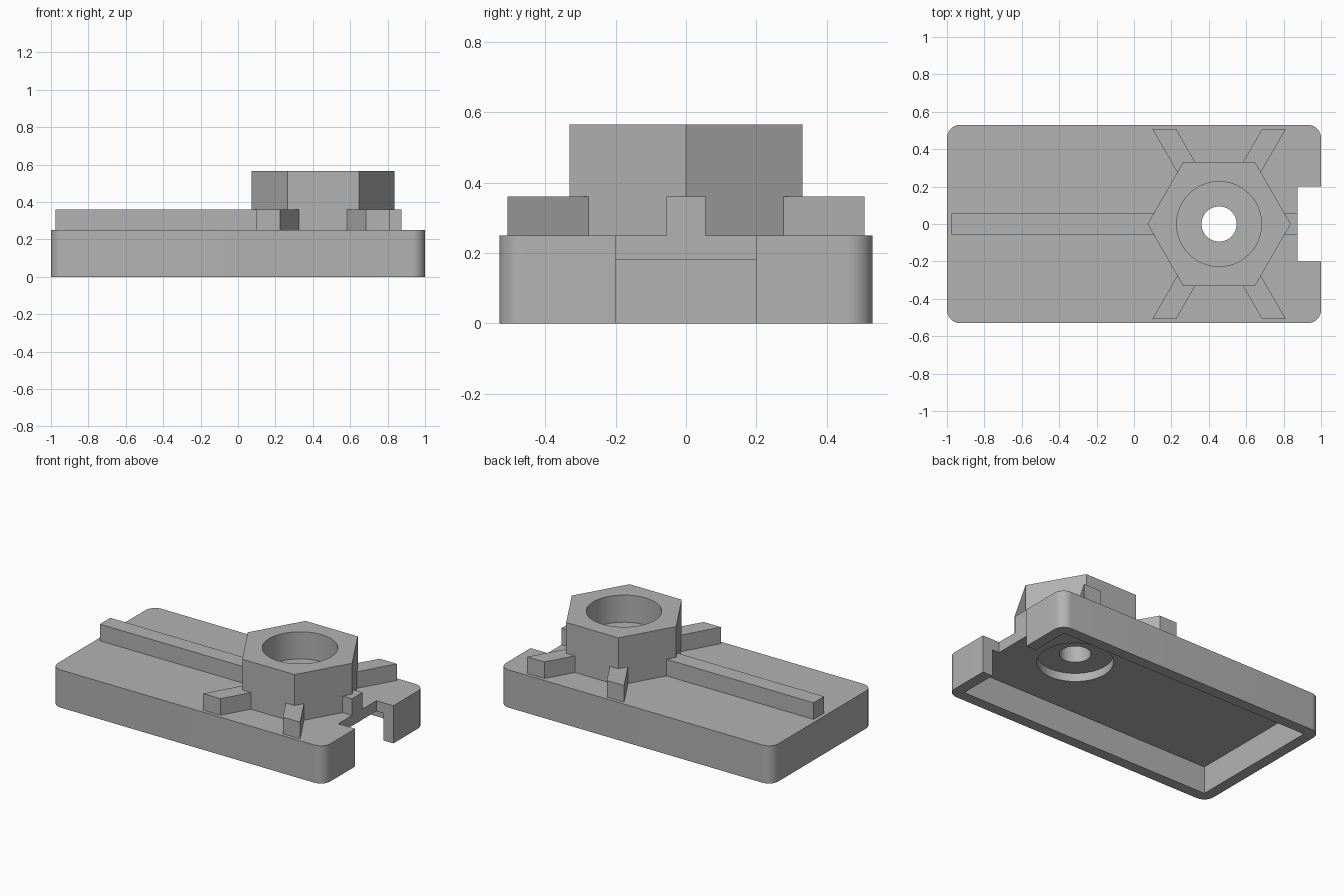
import bpy, bmesh, math
from mathutils import Vector

cube = bpy.data.objects.get("Cube")
if cube:
    bpy.data.objects.remove(cube)

grey = bpy.data.materials.new("plain grey")
grey.use_nodes = True
GREY = (0.45, 0.45, 0.45, 1)
grey.diffuse_color = GREY
grey.node_tree.nodes["Principled BSDF"].inputs["Base Color"].default_value = GREY

HUB_X = 0.455
TOP = 0.25


def prism(name, outline, z0, z1):
    """Extrude a flat outline from z0 to z1."""
    bm = bmesh.new()
    face = bm.faces.new([bm.verts.new((x, y, z0)) for x, y in outline])
    new = bmesh.ops.extrude_face_region(bm, geom=[face])["geom"]
    bmesh.ops.translate(bm, vec=(0, 0, z1 - z0),
                        verts=[v for v in new if isinstance(v, bmesh.types.BMVert)])
    bmesh.ops.recalc_face_normals(bm, faces=bm.faces)
    mesh = bpy.data.meshes.new(name)
    bm.to_mesh(mesh)
    bm.free()
    obj = bpy.data.objects.new(name, mesh)
    bpy.context.collection.objects.link(obj)
    mesh.materials.append(grey)
    return obj


def rect(x0, x1, y0, y1):
    return [(x0, y0), (x1, y0), (x1, y1), (x0, y1)]


def ring(radius, sides):
    return [(HUB_X + radius * math.cos(math.tau * i / sides),
             radius * math.sin(math.tau * i / sides)) for i in range(sides)]


def rounded_rect(hx, hy, r, steps=10):
    points = []
    for k, (sx, sy) in enumerate([(1, 1), (-1, 1), (-1, -1), (1, -1)]):
        for i in range(steps + 1):
            a = math.pi / 2 * (k + i / steps)
            points.append((sx * (hx - r) + r * math.cos(a), sy * (hy - r) + r * math.sin(a)))
    return points


def cut(obj, cutters):
    """Subtract the cutters, then discard them."""
    for cutter in cutters:
        mod = obj.modifiers.new("cut", "BOOLEAN")
        mod.operation, mod.solver, mod.object = "DIFFERENCE", "EXACT", cutter
    bpy.context.view_layer.update()
    mesh = bpy.data.meshes.new_from_object(
        obj.evaluated_get(bpy.context.evaluated_depsgraph_get()))
    obj.modifiers.clear()
    obj.data = mesh
    for cutter in cutters:
        bpy.data.objects.remove(cutter)


def smooth(obj):
    bpy.ops.object.select_all(action="DESELECT")
    obj.select_set(True)
    bpy.context.view_layer.objects.active = obj
    bpy.ops.object.shade_smooth_by_angle(angle=math.radians(30))


# Hollow base shell with an end notch and a recess under the hub
base = prism("base_shell", rounded_rect(1, 0.53, 0.07), 0, TOP)
cut(base, [
    prism("cavity_cutter", rect(-0.928, 0.928, -0.458, 0.458), -0.1, 0.18),
    prism("notch_cutter", rect(0.875, 1.1, -0.2, 0.2), -0.1, 0.4),
    prism("recess_cutter", ring(0.227, 64), 0.1, 0.235),
    prism("base_hole_cutter", ring(0.094, 48), -0.1, 0.4),
])
smooth(base)

# Hexagonal hub with a round socket and a through hole
hub = prism("hex_hub", ring(0.383, 6), TOP, 0.565)
cut(hub, [
    prism("socket_cutter", ring(0.227, 64), 0.385, 0.7),
    prism("hub_hole_cutter", ring(0.094, 48), 0.1, 0.5),
])
smooth(hub)

# Straight ribs along the centre line
RIB_TOP = 0.36
HALF = 0.055
prism("long_rib", rect(-0.975, HUB_X - 0.25, -HALF, HALF), TOP, RIB_TOP)
prism("short_rib", rect(HUB_X + 0.25, 0.875, -HALF, HALF), TOP, RIB_TOP)

# Four slanted ribs, ending flush with the long sides
slope = 1 / math.tan(math.radians(60))
half_x = HALF / math.sin(math.radians(60))
for sx, side in ((1, "left"), (-1, "right")):
    for sy, end in ((1, "back"), (-1, "front")):
        outline = [(HUB_X + sx * y * slope + dx, sy * y)
                   for y, dx in ((0.2, -half_x), (0.2, half_x),
                                 (0.507, half_x), (0.507, -half_x))]
        prism(f"{end}_{side}_rib", outline, TOP, RIB_TOP)
